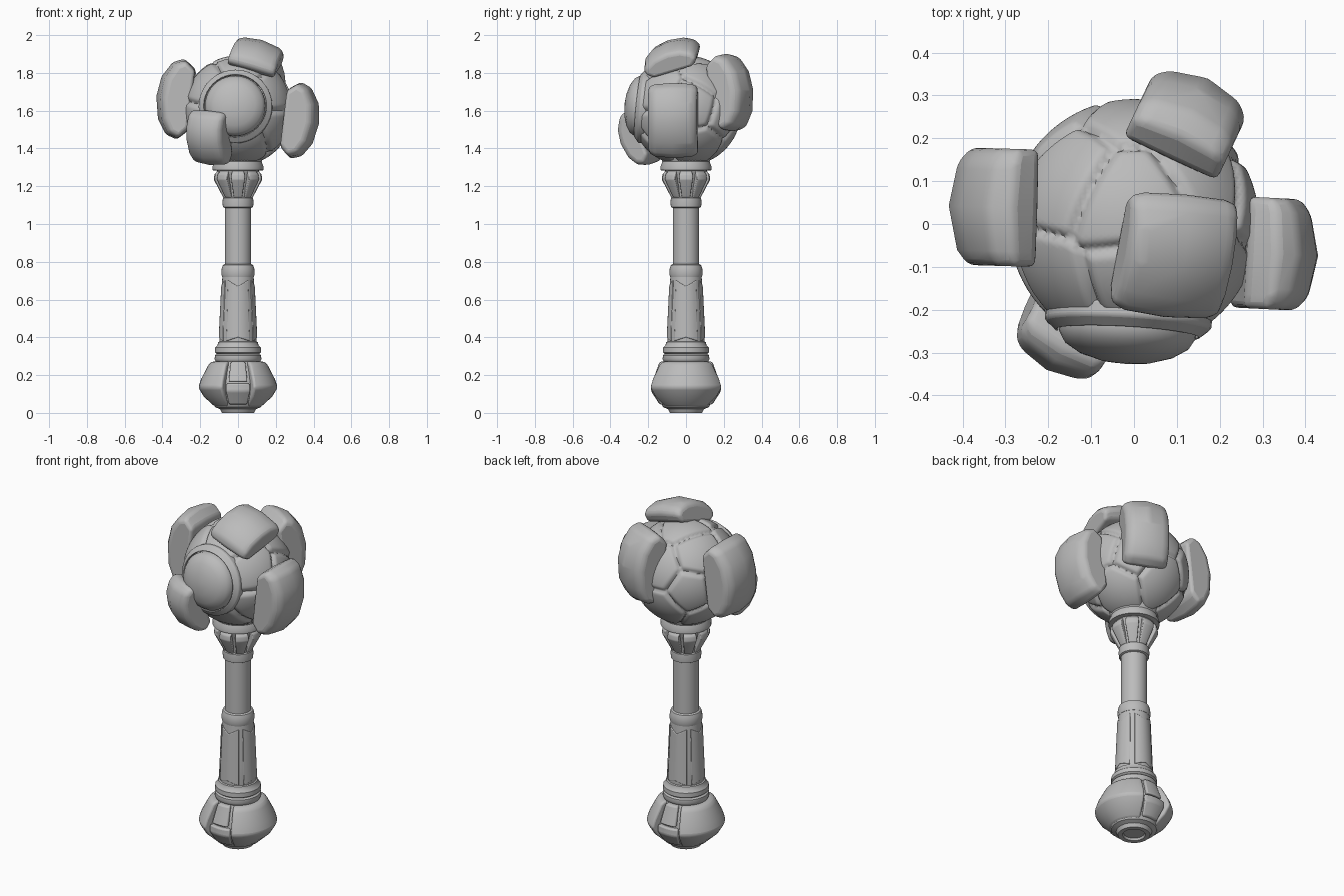
import bpy
import bmesh
from math import sin, cos, pi, radians
from mathutils import Vector

cube = bpy.data.objects.get("Cube")
if cube:
    bpy.data.objects.remove(cube)

grey = bpy.data.materials.new("stone_grey")
grey.use_nodes = True
colour = (0.5, 0.5, 0.5, 1)
grey.diffuse_color = colour
grey.node_tree.nodes["Principled BSDF"].inputs["Base Color"].default_value = colour


def finish(name, bm, bevel=0, angle=35):
    """Turn a bmesh into a smooth-shaded object, optionally bevelled."""
    bmesh.ops.recalc_face_normals(bm, faces=bm.faces[:])
    mesh = bpy.data.meshes.new(name)
    bm.to_mesh(mesh)
    bm.free()
    obj = bpy.data.objects.new(name, mesh)
    bpy.context.collection.objects.link(obj)
    mesh.materials.append(grey)
    if bevel:
        mod = obj.modifiers.new("soft_edges", "BEVEL")
        mod.width, mod.segments, mod.limit_method = bevel, 3, "ANGLE"
        mod.angle_limit = radians(25)
    bpy.ops.object.select_all(action="DESELECT")
    obj.select_set(True)
    bpy.context.view_layer.objects.active = obj
    bpy.ops.object.shade_smooth_by_angle(angle=radians(angle))
    return obj


def skin(name, rings, bevel=0, closed=False, angle=35):
    """Bridge equal closed loops of points, capping the ends."""
    bm = bmesh.new()
    loops = [[bm.verts.new(p) for p in ring] for ring in rings]
    n = len(loops[0])
    pairs = list(zip(loops, loops[1:]))
    if closed:
        pairs.append((loops[-1], loops[0]))
    else:
        bm.faces.new(loops[0])
        bm.faces.new(loops[-1])
    for a, b in pairs:
        for i in range(n):
            j = (i + 1) % n
            bm.faces.new((a[i], a[j], b[j], b[i]))
    return finish(name, bm, bevel, angle)


def around(r, z, t):
    return Vector((r * cos(t), r * sin(t), z))


def lathe(name, profile, sides=48):
    rings = [[around(r, z, 2 * pi * i / sides) for i in range(sides)] for r, z in profile]
    return skin(name, rings)


def wedge(name, profile, mid, half, steps=10, bevel=0.012):
    """Sweep a closed (radius, height) profile through part of a turn."""
    turns = [radians(mid - half + 2 * half * i / steps) for i in range(steps + 1)]
    return skin(name, [[around(r, z, t) for r, z in profile] for t in turns], bevel)


# Plated head: sphere split into cells with sunken seams
CENTRE = Vector((0, 0, 1.6))
plates = [(Vector(d).normalized(), w) for d, w in [
    ((-0.05, -1, 0.1), 0.1), ((0, 0.2, 1), 0), ((0.1, -0.5, 0.85), 0),
    ((0.75, -0.6, 0.35), 0), ((-0.75, -0.6, 0.5), 0), ((0.8, -0.6, -0.35), 0),
    ((-0.8, -0.5, -0.2), 0), ((0.2, -0.75, -0.7), 0), ((1, 0.2, 0.1), 0),
    ((-1, 0.2, 0.1), 0), ((0.6, 0.5, 0.65), 0), ((-0.6, 0.45, 0.65), 0),
    ((0, 1, 0.45), 0), ((0.65, 0.75, -0.1), 0), ((-0.65, 0.75, 0), 0),
    ((0, 0.9, -0.5), 0.02), ((0.7, 0.3, -0.7), 0), ((-0.7, 0.3, -0.7), 0)]]
bm = bmesh.new()
bmesh.ops.create_icosphere(bm, subdivisions=6, radius=1)
for v in bm.verts:
    d = v.co.normalized()
    scores = sorted((d.dot(p) + w for p, w in plates), reverse=True)
    seam = max(0, 1 - (scores[0] - scores[1]) / 0.06)
    radius = 0.292 - 0.018 * seam ** 1.5
    v.co = CENTRE + d * radius
finish("plated_head", bm, angle=60)

# Round boss on the front of the head with a raised rim
axis = Vector((-0.06, -1, 0.1)).normalized()
side = axis.cross(Vector((0, 0, 1))).normalized()
rise = side.cross(axis)


def disc_ring(r, depth):
    return [CENTRE + axis * depth + (side * cos(2 * pi * i / 40) + rise * sin(2 * pi * i / 40)) * r
            for i in range(40)]


skin("front_boss", [disc_ring(r, d) for r, d in
     [(0.16, 0.2), (0.16, 0.26), (0.145, 0.285), (0.11, 0.307), (0.06, 0.322), (0.015, 0.327)]])
skin("boss_rim", [disc_ring(r, d) for r, d in
     [(0.165, 0.2), (0.195, 0.2), (0.195, 0.235), (0.165, 0.26)]], 0.006, closed=True)


def block(name, centre, out, up, length, width, thick):
    """Chunky striking block with a ridge along its outer face."""
    n = Vector(out).normalized()
    u = Vector(up)
    u = (u - n * u.dot(n)).normalized()
    w = n.cross(u)
    outline = [(-0.75, 0), (-1, 0.3), (-0.9, 0.62), (-0.55, 0.88), (0, 1),
               (0.5, 0.92), (0.88, 0.66), (1, 0.35), (0.78, 0), (0, 0)]
    rings = []
    for across, swell, stretch in ((-1, 0.74, 0.9), (-0.75, 0.88, 0.97), (0, 1, 1),
                                   (0.75, 0.9, 0.96), (1, 0.74, 0.88)):
        rings.append([Vector(centre) + w * across * width + u * a * length * stretch
                      + n * thick * (d * swell - 0.5) for a, d in outline])
    skin(name, rings, 0.016, angle=40)


block("left_block", (0.338, -0.07, 1.545), (1, -0.05, -0.12), (0, 0, 1), 0.205, 0.13, 0.185)
block("right_block", (-0.338, 0.04, 1.665), (-1, 0.03, 0.12), (0, 0, 1), 0.215, 0.137, 0.19)
block("top_block", (0.1, -0.08, 1.9), (0.25, -0.35, 1), (0.1, 1, 0), 0.155, 0.13, 0.135)
block("front_block", (-0.165, -0.26, 1.45), (-0.5, -0.85, -0.35), (0.1, 0, 1), 0.155, 0.105, 0.16)
block("back_block", (0.132, 0.255, 1.7), (0.4, 0.85, 0.12), (0, 0, 1), 0.21, 0.12, 0.19)

# Neck under the head
lathe("neck", [(0.07, 1.13), (0.08, 1.19), (0.1, 1.25), (0.11, 1.282), (0.135, 1.285),
               (0.135, 1.305), (0.125, 1.33), (0.14, 1.37), (0.16, 1.4)])

# Flared petals around the neck
for i in range(8):
    wedge(f"neck_petal_{i + 1}", [(0.06, 1.14), (0.078, 1.14), (0.128, 1.235),
          (0.125, 1.262), (0.108, 1.282), (0.06, 1.282)], 45 * i, 17, 4, 0.005)

# Shaft, rings and grip
lathe("shaft", [(0.07, 0.75), (0.07, 1.12)])
lathe("upper_ring", [(0.07, 1.085), (0.08, 1.09), (0.082, 1.115), (0.08, 1.138), (0.068, 1.145)])
lathe("grip", [(0.096, 0.34), (0.098, 0.38), (0.095, 0.5), (0.088, 0.62), (0.082, 0.74)])
lathe("grip_collar", [(0.07, 0.715), (0.084, 0.72), (0.088, 0.735), (0.086, 0.765),
                      (0.08, 0.782), (0.068, 0.788)])
lathe("lower_collar", [(0.1, 0.26), (0.118, 0.272), (0.124, 0.285), (0.122, 0.305), (0.112, 0.312),
                       (0.122, 0.32), (0.121, 0.345), (0.108, 0.36), (0.105, 0.375), (0.095, 0.38)])

# Notched panels wrapped on the grip
for i in range(4):
    rings = []
    for k in range(-4, 5):
        t = radians(90 * i + 9.5 * k)
        top, bottom = 0.67 + 0.008 * abs(k), 0.4 - 0.005 * abs(k)
        rings.append([around(0.08, bottom, t), around(0.102, bottom, t),
                      around(0.089, top, t), around(0.07, top, t)])
    skin(f"grip_panel_{i + 1}", rings, 0.004)

# Pommel core and base button
lathe("pommel_core", [(0.055, 0.012), (0.06, 0), (0.085, 0), (0.095, 0.02), (0.12, 0.03),
                      (0.15, 0.08), (0.165, 0.14), (0.14, 0.22), (0.115, 0.275)])

# Large side lobes and stacked front and back plates of the pommel
for name, mid in (("left", 0), ("right", 180)):
    wedge(f"pommel_{name}_lobe", [(0.08, 0.03), (0.125, 0.035), (0.18, 0.085), (0.21, 0.135),
          (0.195, 0.18), (0.155, 0.258), (0.135, 0.272), (0.08, 0.272)], mid, 66, 16)
for name, mid in (("front", -90), ("back", 90)):
    wedge(f"pommel_{name}_lower_plate", [(0.1, 0.045), (0.14, 0.045), (0.185, 0.115),
          (0.182, 0.155), (0.1, 0.155)], mid, 21, 4, 0.008)
    wedge(f"pommel_{name}_upper_plate", [(0.1, 0.165), (0.178, 0.165), (0.14, 0.27),
          (0.1, 0.275)], mid, 17, 4, 0.008)
